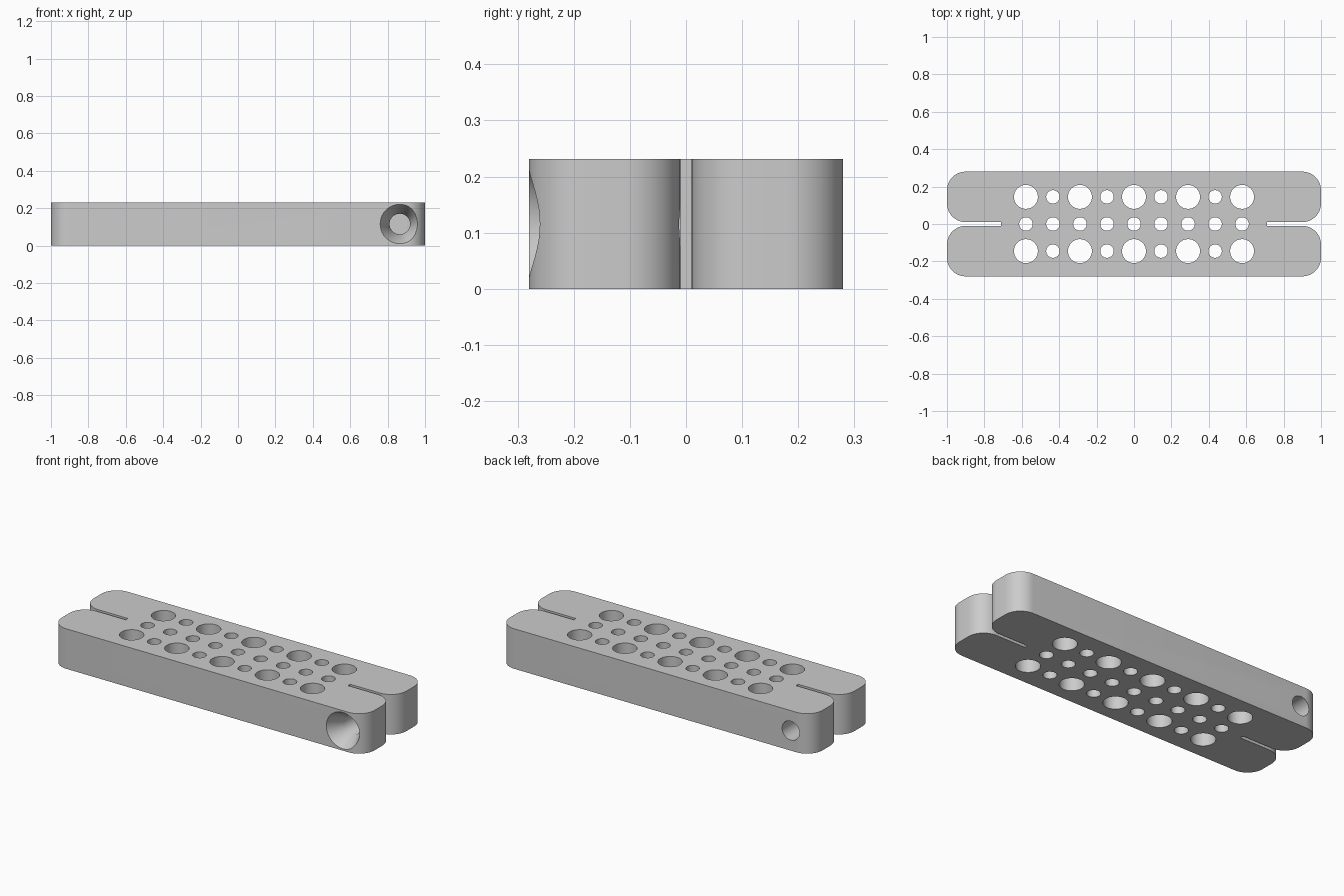
import bpy, bmesh
from math import sin, cos, pi
from mathutils import Matrix, Vector

cube = bpy.data.objects.get("Cube")
if cube:
    bpy.data.objects.remove(cube, do_unlink=True)

HALF_X, HALF_Y, HEIGHT = 1.0, 0.28, 0.231
CORNER, SLOT, SLOT_END = 0.1, 0.01, 0.71
PITCH, ROW = 0.1445, 0.145
MID = HEIGHT / 2

grey = bpy.data.materials.new("light grey")
grey.use_nodes = True
grey.diffuse_color = (0.6, 0.6, 0.6, 1)
grey.node_tree.nodes["Principled BSDF"].inputs["Base Color"].default_value = (0.6, 0.6, 0.6, 1)


def make_object(name, bm):
    bmesh.ops.recalc_face_normals(bm, faces=bm.faces)
    mesh = bpy.data.meshes.new(name)
    bm.to_mesh(mesh)
    bm.free()
    mesh.materials.append(grey)
    obj = bpy.data.objects.new(name, mesh)
    bpy.context.collection.objects.link(obj)
    return obj


def corner_arc(cx, cy, start, steps=12):
    angles = [start + pi / 2 * i / steps for i in range(steps + 1)]
    return [(cx + CORNER * cos(a), cy + CORNER * sin(a)) for a in angles]


def turned_hole(bm, profile, matrix, sides=40):
    """Add a closed solid turned from (radius, height) points."""
    rings = [[bm.verts.new(matrix @ Vector((r * cos(2 * pi * i / sides), r * sin(2 * pi * i / sides), h)))
              for i in range(sides)] for r, h in profile]
    for a, b in zip(rings, rings[1:]):
        for i in range(sides):
            j = (i + 1) % sides
            bm.faces.new((a[i], a[j], b[j], b[i]))
    bm.faces.new(rings[0][::-1])
    bm.faces.new(rings[-1])


# Slotted body: one quarter of the outline, mirrored round and extruded
quarter = [(SLOT_END, SLOT)]
quarter += corner_arc(HALF_X - CORNER, SLOT + CORNER, -pi / 2)
quarter += corner_arc(HALF_X - CORNER, HALF_Y - CORNER, 0)
back = quarter + [(-x, y) for x, y in reversed(quarter)]
outline = back + [(x, -y) for x, y in reversed(back)]
bm = bmesh.new()
base = bm.faces.new([bm.verts.new((x, y, 0)) for x, y in outline])
top = bmesh.ops.extrude_face_region(bm, geom=[base])["geom"]
bmesh.ops.translate(bm, vec=(0, 0, HEIGHT),
                    verts=[v for v in top if isinstance(v, bmesh.types.BMVert)])
body = make_object("slotted_block", bm)

# Grid of upright holes: large and small ones alternate in the outer rows
bm = bmesh.new()
for column in range(-4, 5):
    for row in (-1, 0, 1):
        radius = 0.064 if row and column % 2 == 0 else 0.036
        turned_hole(bm, [(radius, -0.1), (radius, HEIGHT + 0.1)],
                    Matrix.Translation((column * PITCH, row * ROW, 0)))

# Countersunk screw hole in the front arm, opening into the slot
forward = Matrix.Rotation(-pi / 2, 4, "X")
turned_hole(bm, [(0.116, -0.02), (0.055, 0.09), (0.055, HALF_Y)],
            Matrix.Translation((0.865, -HALF_Y, MID)) @ forward)

# Plain screw hole in the back arm at the other end
turned_hole(bm, [(0.055, 0), (0.055, HALF_Y + 0.1)],
            Matrix.Translation((-0.865, 0, MID)) @ forward)
cutter = make_object("hole_cutter", bm)
cutter.hide_render = True

# Cut the holes and finish
cut = body.modifiers.new("holes", "BOOLEAN")
cut.operation, cut.solver, cut.object = "DIFFERENCE", "EXACT", cutter
bpy.ops.object.select_all(action="DESELECT")
body.select_set(True)
bpy.context.view_layer.objects.active = body
bpy.ops.object.modifier_apply(modifier=cut.name)
bpy.data.objects.remove(cutter, do_unlink=True)
bpy.ops.object.shade_smooth_by_angle(angle=pi / 6)
